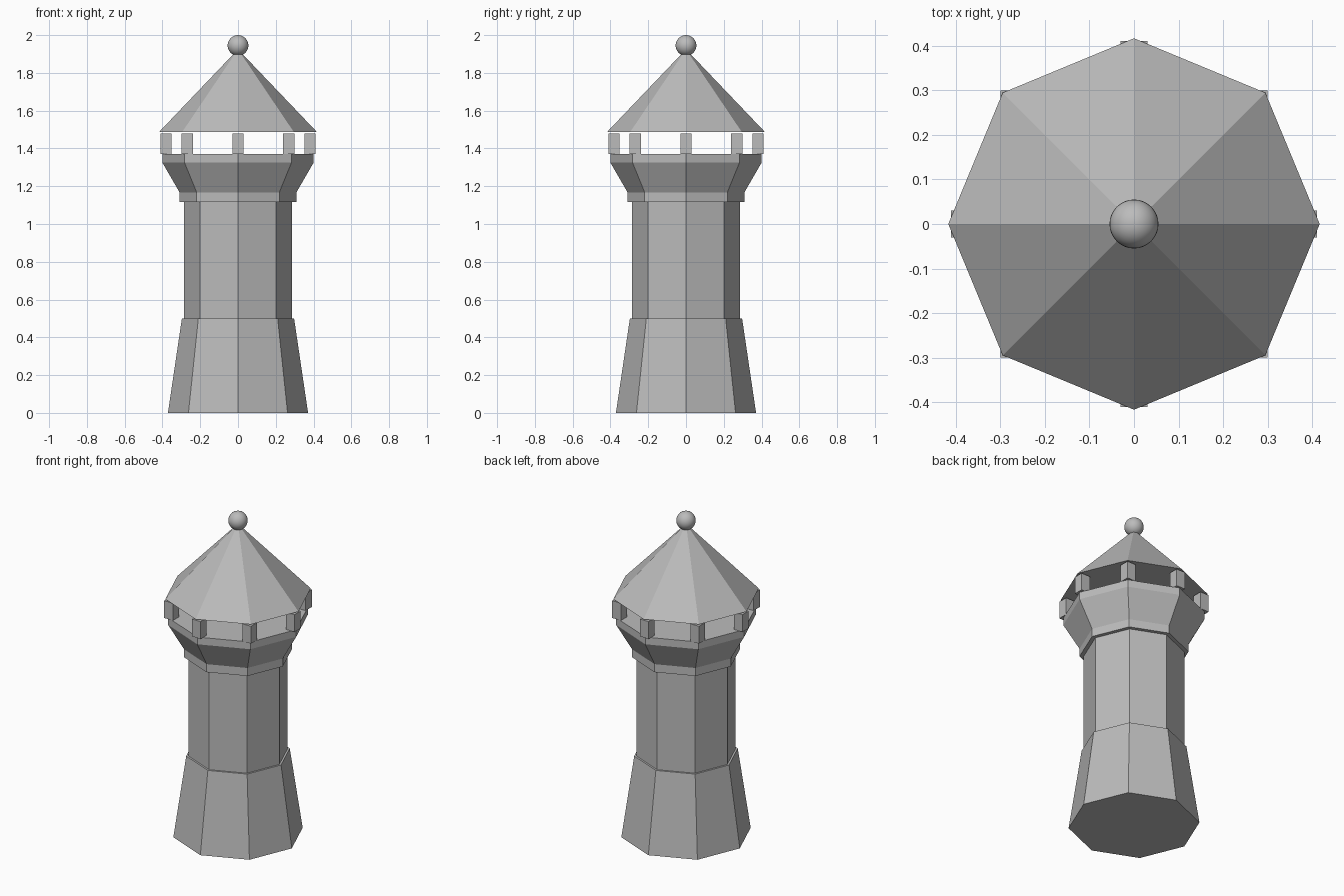
import bpy
import bmesh
from math import cos, sin, tau

cube = bpy.data.objects.get("Cube")
if cube:
    bpy.data.objects.remove(cube, do_unlink=True)

stone = bpy.data.materials.new("grey_stone")
stone.use_nodes = True
grey = (0.5, 0.5, 0.5, 1)
stone.diffuse_color = grey
stone.node_tree.nodes["Principled BSDF"].inputs["Base Color"].default_value = grey

SIDES = 8


def corner(radius, i):
    return radius * cos(tau * i / SIDES), radius * sin(tau * i / SIDES)


def octagon_part(name, profile):
    """Closed eight-sided solid through (radius, height) rings; radius 0 is a tip."""
    bm = bmesh.new()
    rings = []
    for r, z in profile:
        count = SIDES if r else 1
        rings.append([bm.verts.new((*corner(r, i), z)) for i in range(count)])
    for low, high in zip(rings, rings[1:]):
        for i in range(SIDES):
            j = (i + 1) % SIDES
            if len(high) == 1:
                bm.faces.new((low[i], low[j], high[0]))
            else:
                bm.faces.new((low[i], low[j], high[j], high[i]))
    bm.faces.new(rings[0][::-1])
    if len(rings[-1]) > 1:
        bm.faces.new(rings[-1])
    mesh = bpy.data.meshes.new(name)
    bm.to_mesh(mesh)
    bm.free()
    mesh.materials.append(stone)
    obj = bpy.data.objects.new(name, mesh)
    bpy.context.collection.objects.link(obj)


# Tower body, from the ground up
octagon_part("tapered_base", [(0.371, 0), (0.297, 0.5)])
octagon_part("shaft", [(0.285, 0.5), (0.285, 1.117)])
octagon_part("gallery", [(0.309, 1.117), (0.309, 1.167),
                         (0.401, 1.326), (0.401, 1.371)])
octagon_part("roof", [(0.417, 1.488), (0, 1.925)])

# Square posts on the gallery corners
for i in range(SIDES):
    bpy.ops.mesh.primitive_cube_add(size=1, location=(*corner(0.381, i), 1.425))
    post = bpy.context.object
    post.name = f"gallery_post_{i + 1}"
    post.scale = (0.06, 0.06, 0.108)
    post.data.materials.append(stone)

# Ball on the tip of the roof
bpy.ops.mesh.primitive_uv_sphere_add(segments=32, ring_count=16, radius=0.055,
                                     location=(0, 0, 1.945))
ball = bpy.context.object
ball.name = "roof_ball"
ball.data.materials.append(stone)
bpy.ops.object.shade_smooth_by_angle()
